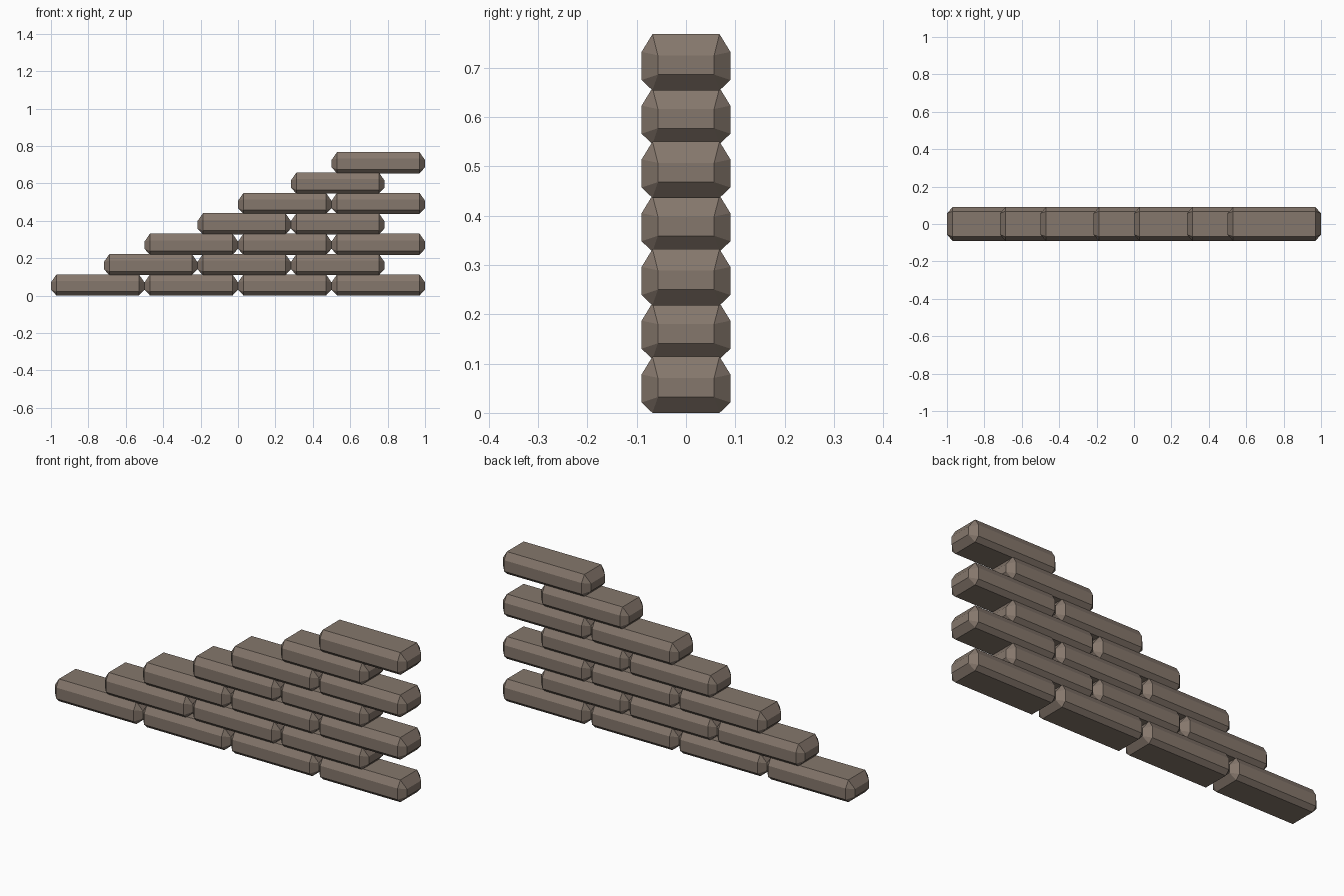
import bpy, bmesh
from math import radians

if "Cube" in bpy.data.objects:
    bpy.data.objects.remove(bpy.data.objects["Cube"])

stone = bpy.data.materials.new("brown grey stone")
stone.diffuse_color = (0.235, 0.185, 0.15, 1)
stone.use_nodes = True
stone.node_tree.nodes["Principled BSDF"].inputs["Base Color"].default_value = stone.diffuse_color

LENGTH, PITCH = 0.5, 0.109


def make_brick_mesh():
    """Chamfered brick: hull of the inset top/bottom, front/back and end faces."""
    bm = bmesh.new()
    half = LENGTH / 2
    # half length, half depth, low z, high z of each pair of flat faces
    for hx, hy, z0, z1 in ((half - 0.03, 0.068, 0.0, 0.114),
                           (half - 0.03, 0.09, 0.021, 0.078),
                           (half, 0.057, 0.032, 0.071)):
        for x in (-hx, hx):
            for y in (-hy, hy):
                for z in (z0, z1):
                    bm.verts.new((x, y, z))
    bmesh.ops.convex_hull(bm, input=bm.verts)
    bmesh.ops.dissolve_limit(bm, angle_limit=radians(1), verts=bm.verts, edges=bm.edges)
    bmesh.ops.recalc_face_normals(bm, faces=bm.faces)
    mesh = bpy.data.meshes.new("brick")
    bm.to_mesh(mesh)
    bm.free()
    mesh.materials.append(stone)
    return mesh


# Stepped wall: left end and brick count of each course, bottom to top
brick = make_brick_mesh()
courses = ((-1, 4), (-0.717, 3), (-0.5, 3), (-0.217, 2), (0, 2), (0.283, 1), (0.5, 1))
for row, (start, count) in enumerate(courses):
    for i in range(count):
        ob = bpy.data.objects.new(f"brick_row{row + 1}_{i + 1}", brick)
        ob.location = (start + LENGTH * (i + 0.5), 0, row * PITCH)
        bpy.context.collection.objects.link(ob)
